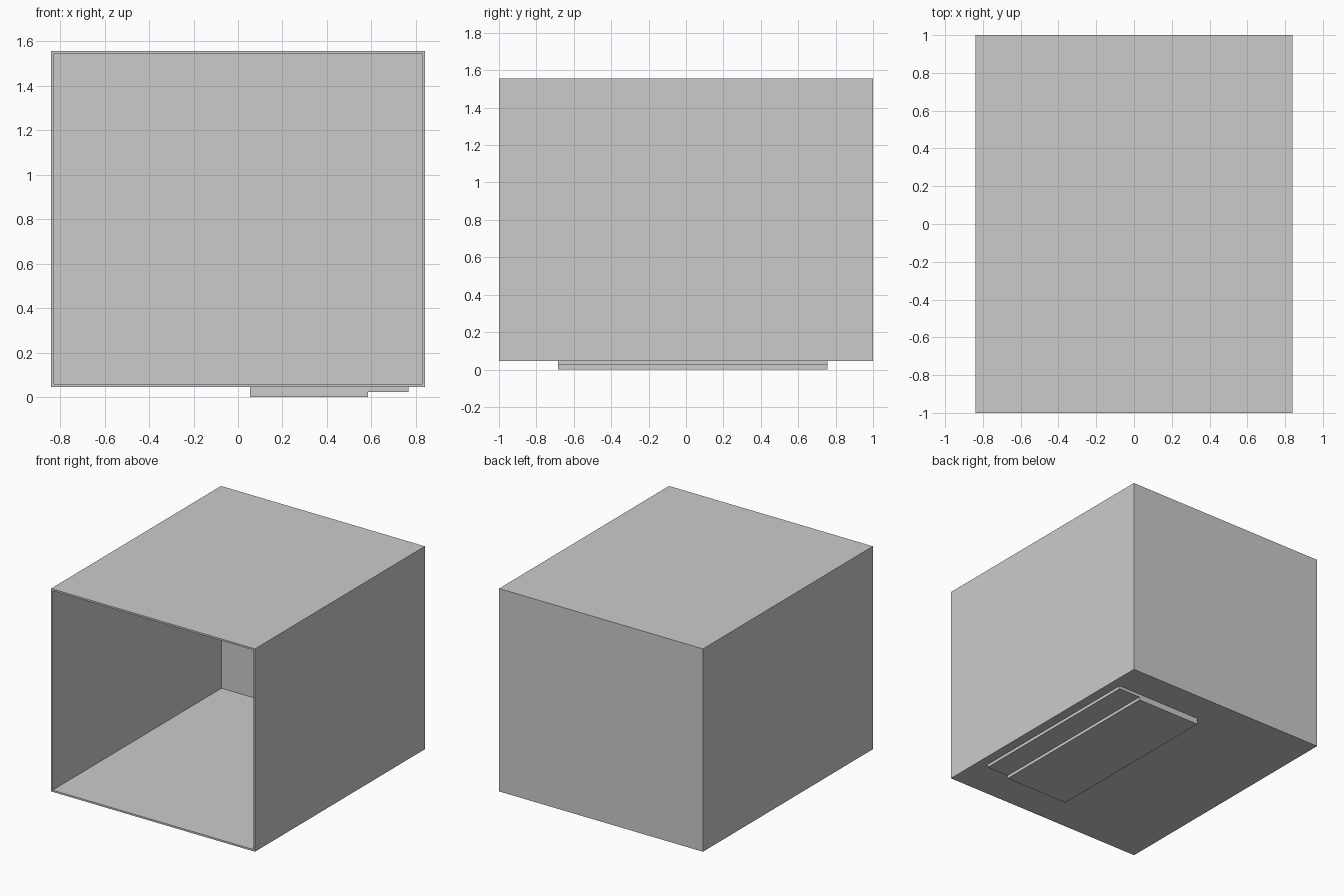
import bpy, bmesh

if "Cube" in bpy.data.objects:
    bpy.data.objects.remove(bpy.data.objects["Cube"])

HALF_W, HALF_D = 0.84, 1.0
Z_BOTTOM, Z_TOP = 0.046, 1.557
WALL = 0.013


def extrude_profile(name, points, y0, y1):
    """Closed x-z profile extruded along y into a solid."""
    bm = bmesh.new()
    face = bm.faces.new([bm.verts.new((x, y0, z)) for x, z in points])
    ext = bmesh.ops.extrude_face_region(bm, geom=[face], use_keep_orig=True)
    verts = [v for v in ext["geom"] if isinstance(v, bmesh.types.BMVert)]
    bmesh.ops.translate(bm, verts=verts, vec=(0, y1 - y0, 0))
    bmesh.ops.recalc_face_normals(bm, faces=bm.faces)
    return finish(name, bm)


def finish(name, bm):
    mesh = bpy.data.meshes.new(name)
    bm.to_mesh(mesh)
    bm.free()
    obj = bpy.data.objects.new(name, mesh)
    bpy.context.collection.objects.link(obj)
    return obj


# Open-fronted housing: a box whose front is inset, then pushed back to the rear wall
bm = bmesh.new()
bmesh.ops.create_cube(bm, size=1)
bmesh.ops.scale(bm, verts=bm.verts, vec=(2 * HALF_W, 2 * HALF_D, Z_TOP - Z_BOTTOM))
bmesh.ops.translate(bm, verts=bm.verts, vec=(0, 0, (Z_TOP + Z_BOTTOM) / 2))
bm.normal_update()
front = min(bm.faces, key=lambda f: f.calc_center_median().y)
bmesh.ops.inset_region(bm, faces=[front], thickness=WALL, use_even_offset=True)
ext = bmesh.ops.extrude_face_region(bm, geom=[front])
inner = [v for v in ext["geom"] if isinstance(v, bmesh.types.BMVert)]
bmesh.ops.translate(bm, verts=inner, vec=(0, 2 * HALF_D - WALL, 0))
if front.is_valid:
    bmesh.ops.delete(bm, geom=[front], context="FACES_ONLY")
bmesh.ops.recalc_face_normals(bm, faces=bm.faces)
finish("housing", bm)

# Stepped plate under the floor, set off to the right, reaching up through the floor
floor_top = Z_BOTTOM + WALL
extrude_profile("stepped_base_plate", [
    (0.055, 0.0), (0.585, 0.0), (0.585, 0.023),
    (0.767, 0.023), (0.767, floor_top), (0.055, floor_top),
], -0.685, 0.757)
